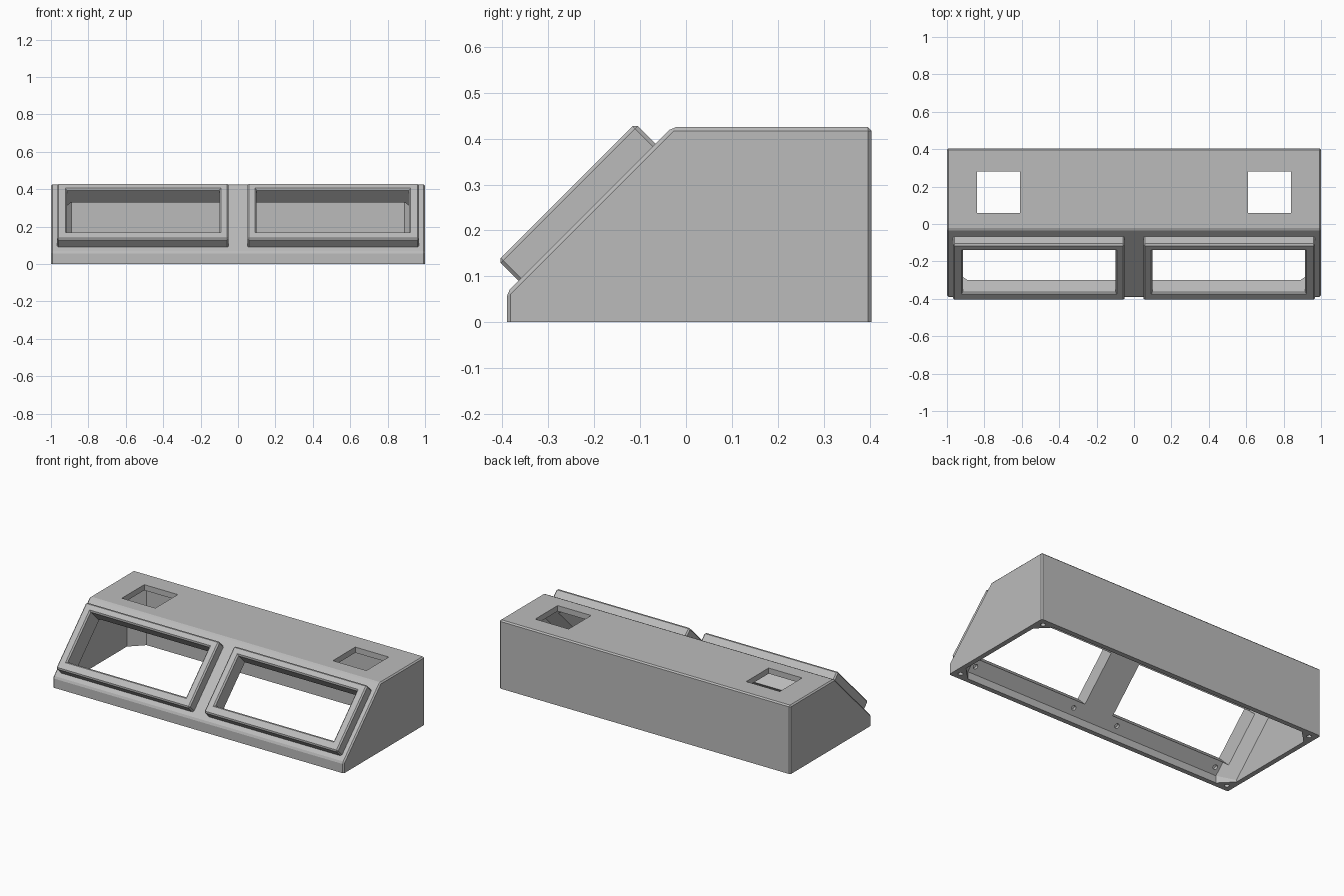
import bpy, bmesh
from mathutils import Matrix, Vector

cube = bpy.data.objects.get("Cube")
if cube:
    bpy.data.objects.remove(cube, do_unlink=True)

grey = bpy.data.materials.new("plain grey")
grey.use_nodes = True
COLOUR = (0.5, 0.5, 0.5, 1)
grey.diffuse_color = COLOUR
grey.node_tree.nodes["Principled BSDF"].inputs["Base Color"].default_value = COLOUR


def finish(bm, name):
    bmesh.ops.recalc_face_normals(bm, faces=bm.faces)
    mesh = bpy.data.meshes.new(name)
    bm.to_mesh(mesh)
    bm.free()
    mesh.materials.append(grey)
    ob = bpy.data.objects.new(name, mesh)
    bpy.context.collection.objects.link(ob)
    return ob


def hull(points, name, bevel=0, keep_base=False):
    """Convex solid through the points, with optional chamfered edges."""
    bm = bmesh.new()
    for p in points:
        bm.verts.new(p)
    bmesh.ops.convex_hull(bm, input=bm.verts)
    bmesh.ops.dissolve_limit(bm, angle_limit=0.01, verts=bm.verts, edges=bm.edges)
    if bevel:
        edges = [e for e in bm.edges
                 if not (keep_base and all(abs(v.co.z) < 1e-4 for v in e.verts))]
        bmesh.ops.bevel(bm, geom=edges, offset=bevel, segments=1,
                        affect='EDGES', clamp_overlap=True)
    return finish(bm, name)


def section(x, front, slope, top, back, base):
    """Case cross-section at x; the sloping face lies on z = y + slope."""
    yz = [(front, base), (front, front + slope), (top - slope, top),
          (back, top), (back, base)]
    return [(x, y, z) for y, z in yz]


def slanted(x0, x1, low, high, depth):
    """Rectangle parallel to the slope: y + z from low to high, z - y = depth."""
    return [(x, (s - depth) / 2, (s + depth) / 2) for x in (x0, x1) for s in (low, high)]


def box(x0, x1, y0, y1, z0, z1):
    return [(x, y, z) for x in (x0, x1) for y in (y0, y1) for z in (z0, z1)]


def drill(centre, direction, radius, length):
    bm = bmesh.new()
    turn = Vector(direction).to_track_quat('Z', 'Y').to_matrix().to_4x4()
    bmesh.ops.create_cone(bm, cap_ends=True, segments=20, radius1=radius, radius2=radius,
                          depth=length, matrix=Matrix.Translation(centre) @ turn)
    return finish(bm, "drill")


def cut(target, cutter):
    mod = target.modifiers.new("cut", 'BOOLEAN')
    mod.operation = 'DIFFERENCE'
    mod.solver = 'EXACT'
    mod.object = cutter
    bpy.context.view_layer.objects.active = target
    bpy.ops.object.modifier_apply(modifier=mod.name)
    bpy.data.objects.remove(cutter, do_unlink=True)


# Outer case with chamfered edges
outer = dict(front=-0.39, slope=0.455, top=0.425, back=0.404, base=0)
case = hull(section(-1, **outer) + section(1, **outer), "case", 0.008, True)

# Hollow inside, open below, with diagonal corner fillets at both ends
main = dict(front=-0.36, slope=0.405, top=0.39, back=0.374, base=-0.05)
ends = dict(front=-0.28, slope=0.292, top=0.39, back=0.294, base=-0.05)
points = []
for side in (-1, 1):
    points += section(0.89 * side, **main) + section(0.97 * side, **ends)
cut(case, hull(points, "cavity"))

LOW, HIGH, FACE = -0.195, 0.255, 0.544
for side, label in ((1, "left"), (-1, "right")):
    # Window through the slope
    x0, x1 = 0.10 * side, 0.915 * side
    window = slanted(x0, x1, LOW, HIGH, 0.30) + slanted(x0, x1, LOW, HIGH, 0.60)
    cut(case, hull(window, "window"))

    # Raised window frame with chamfered opening
    f0, f1 = 0.05 * side, 0.967 * side
    frame = hull(slanted(f0, f1, -0.275, 0.322, 0.44)
                 + slanted(f0, f1, -0.275, 0.322, FACE), label + "_window_frame", 0.008)
    cut(frame, hull(window, "window"))
    grow = 0.02
    flare = slanted(x0, x1, LOW, HIGH, FACE - 0.012) + slanted(
        x0 - grow * side, x1 + grow * side, LOW - 0.03, HIGH + 0.03, FACE + 0.018)
    cut(frame, hull(flare, "flare"))

    # Square opening in the top
    cut(case, hull(box(0.61 * side, 0.84 * side, 0.06, 0.28, 0.3, 0.5), "opening"))

    # Screw holes in the bottom corners and under the windows
    for y in (-0.345, 0.36):
        cut(case, drill((0.955 * side, y, 0), (0, 0, 1), 0.014, 0.08))
    for x in (0.155, 0.86):
        cut(case, drill((x * side, -0.33, 0.075), (0, -1, 1), 0.014, 0.04))
